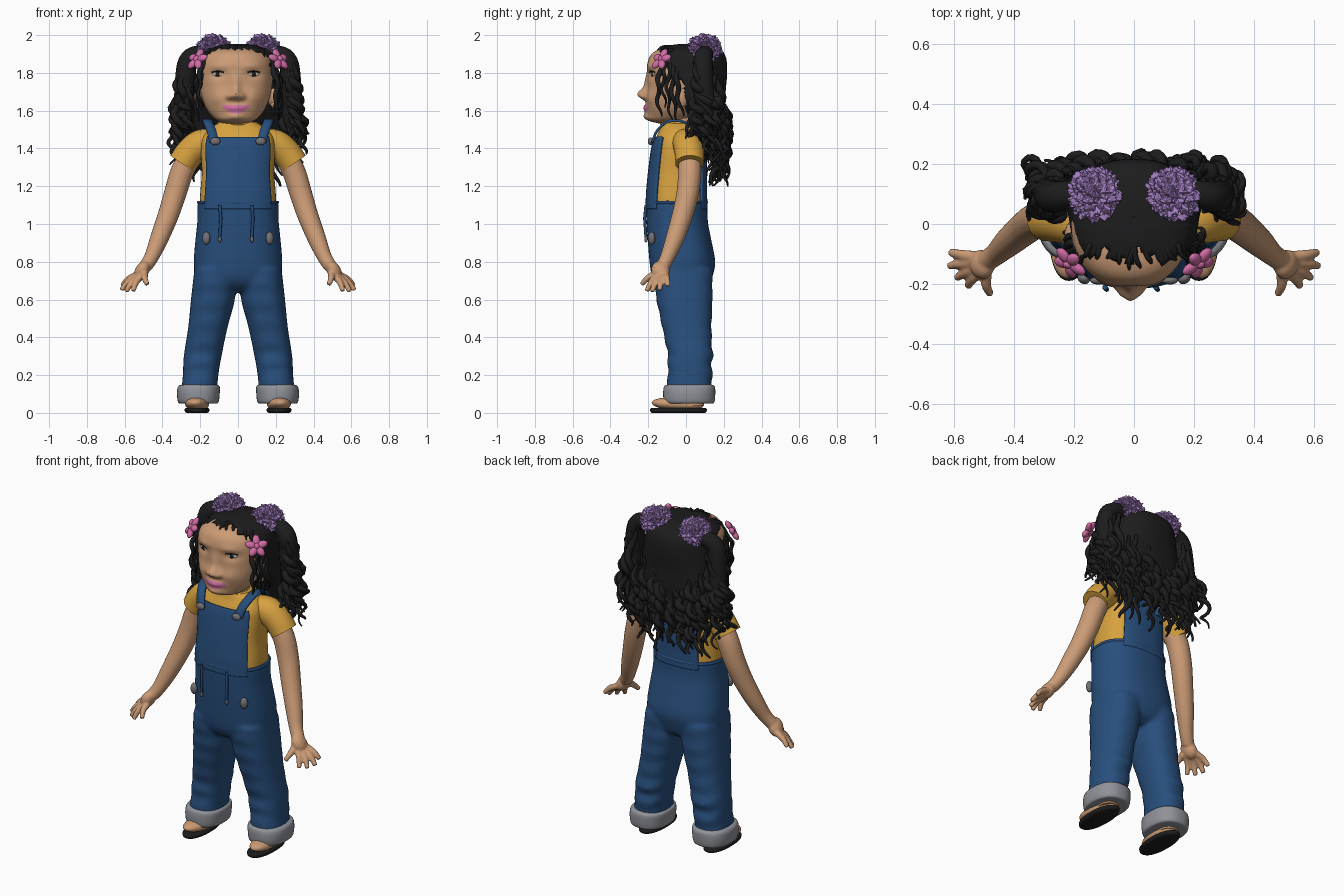
import bpy, bmesh, math, random
from mathutils import Vector, Matrix, Euler, noise

random.seed(4)
R = random.uniform
SIDES = ((-1, "right"), (1, "left"))
if "Cube" in bpy.data.objects:
    bpy.data.objects.remove(bpy.data.objects["Cube"])
PALETTE = {
    "skin": (0.6, 0.33, 0.18), "denim": (0.021, 0.078, 0.205), "shirt_yellow": (0.68, 0.36, 0.05),
    "hair_black": (0.012, 0.012, 0.012), "cuff_grey": (0.28, 0.29, 0.32), "metal_grey": (0.17, 0.17, 0.18),
    "purple": (0.38, 0.22, 0.56), "pink": (0.65, 0.15, 0.38), "lip_pink": (0.62, 0.16, 0.36), "eye_white": (0.6, 0.55, 0.5)}
MATS = {}
for key, rgb in PALETTE.items():
    m = MATS[key] = bpy.data.materials.new(key)
    m.use_nodes = True
    m.diffuse_color = (*rgb, 1)
    m.node_tree.nodes["Principled BSDF"].inputs["Base Color"].default_value = (*rgb, 1)

def add(name, mesh, *mats, angle=50):
    """Link a mesh as a smooth shaded object."""
    for k in mats:
        mesh.materials.append(MATS[k])
    mesh.shade_smooth()
    mesh.set_sharp_from_angle(angle=math.radians(angle))
    ob = bpy.data.objects.new(name, mesh)
    bpy.context.scene.collection.objects.link(ob)
    return ob

def from_bm(name, bm, *mats, angle=50):
    mesh = bpy.data.meshes.new(name)
    bm.to_mesh(mesh)
    bm.free()
    return add(name, mesh, *mats, angle=angle)

def solidify(ob, thickness, offset):
    mod = ob.modifiers.new("thickness", "SOLIDIFY")
    mod.thickness, mod.offset = thickness, offset

def fuse(name, parts, voxel, rounds, mat):
    """Merge overlapping parts into one soft skin."""
    bm = bmesh.new()
    for ob in parts:
        bm.from_mesh(ob.data)
        bpy.data.objects.remove(ob)
    for f in bm.faces:
        f.material_index = 0
    ob = from_bm(name, bm, mat)
    mod = ob.modifiers.new("merge", "REMESH")
    mod.mode, mod.voxel_size, mod.use_smooth_shade = "VOXEL", voxel, True
    ob.modifiers.new("soften", "SMOOTH").iterations = rounds

def spline(pts, steps):
    """Catmull-Rom through rows of numbers."""
    pts, out = [Vector(p) for p in pts], []
    for i in range(len(pts) - 1):
        a, b, c, d = pts[max(i - 1, 0)], pts[i], pts[i + 1], pts[min(i + 2, len(pts) - 1)]
        for t in (k / steps for k in range(steps)):
            out.append(b + (c - a) * (t / 2) + (a * 2 - b * 5 + c * 4 - d) * (t * t / 2) + (b * 3 - a - c * 3 + d) * (t ** 3 / 2))
    return out + [pts[-1]]

def loft(name, rings, *mats, cols=48, steps=5, power=0.85, keep=None, deform=None, paint=None):
    """Stack rings of (z, x, y, half width, half depth)."""
    bm, rows = bmesh.new(), []
    for z, cx, cy, rx, ry in spline(rings, steps):
        rows.append([])
        for a in (2 * math.pi * j / cols for j in range(cols)):
            c, s = math.cos(a), math.sin(a)
            co = Vector((cx + rx * math.copysign(abs(c) ** power, c), cy + ry * math.copysign(abs(s) ** power, s), z))
            rows[-1].append(bm.verts.new(deform(co, a) if deform else co))
    for lo, hi in zip(rows, rows[1:]):
        for j in range(cols):
            k = (j + 1) % cols
            quad = (lo[j], lo[k], hi[k], hi[j])
            mid = sum((v.co for v in quad), Vector()) / 4
            if keep is None or keep(mid, 2 * math.pi * (j + 0.5) / cols):
                bm.faces.new(quad).material_index = paint(mid) if paint else 0
    if keep is None:
        bm.faces.new(rows[0][::-1])
        bm.faces.new(rows[-1])
    bmesh.ops.delete(bm, geom=[v for v in bm.verts if not v.link_faces], context="VERTS")
    return from_bm(name, bm, *mats)

def tubes(name, paths, mat, sides=2):
    """Tapered round strands through rows of (x, y, z, radius)."""
    cu = bpy.data.curves.new(name, "CURVE")
    cu.dimensions, cu.bevel_depth, cu.bevel_resolution, cu.use_fill_caps = "3D", 1, sides, True
    for path in paths:
        sp = cu.splines.new("POLY")
        sp.points.add(len(path) - 1)
        for p, (x, y, z, r) in zip(sp.points, path):
            p.co, p.radius = (x, y, z, 1), r
    tmp = bpy.data.objects.new(name, cu)
    mesh = bpy.data.meshes.new_from_object(tmp)
    bpy.data.objects.remove(tmp)
    mesh.materials.clear()
    return add(name, mesh, mat, angle=80)

def blob(name, loc, size, mat, rot=(0, 0, 0), ruffle=0):
    bm = bmesh.new()
    bmesh.ops.create_icosphere(bm, subdivisions=5 if ruffle else 3, radius=1)
    for v in bm.verts:
        v.co *= 1 + ruffle * (noise.noise(v.co * 6) - abs(noise.noise(v.co * 11)))
    bm.transform(Matrix.LocRotScale(Vector(loc), Euler(rot), Vector(size)))
    return from_bm(name, bm, mat, angle=25 if ruffle else 60)

def ribbon(name, pts, half, mat):
    """Flat strap that keeps its width along x."""
    bm, w = bmesh.new(), Vector((half, 0, 0))
    rows = [(bm.verts.new(p - w), bm.verts.new(p + w)) for p in spline(pts, 5)]
    for a, b in zip(rows, rows[1:]):
        bm.faces.new((a[0], a[1], b[1], b[0]))
    solidify(from_bm(name, bm, mat), .014, 0)

# Head: lofted skull, features pushed out of the front as soft bumps (x, z, width, height, amount)
FX = -0.012
BUMPS = [(0, 1.685, .033, .03, .05), (0, 1.735, .022, .05, .018), (0, 1.615, .055, .02, .022), (0, 1.57, .05, .025, .025)]
for s in (-1, 1):
    BUMPS += [(s * .034, 1.675, .018, .016, .02), (s * .09, 1.67, .05, .045, .016),
              (s * .095, 1.79, .04, .022, -.014), (s * .085, 1.835, .06, .02, .008)]

def face_shape(co, a):
    fade = max(0, min(1, (-0.04 - co.y) / 0.08))
    co.y -= fade * sum(h * math.exp(-((co.x - FX - x) / w) ** 2 - ((co.z - z) / t) ** 2) for x, z, w, t, h in BUMPS)
    return co

def lip_rule(p):
    dx = (p.x - FX) / 0.074
    dz = (p.z - 1.606 - 0.022 * dx * dx) / (0.022 * max(0.05, 1 - dx * dx) ** 0.5)
    return int(p.y < -0.1 and dx * dx < 1 and dz * dz < 1)

head = loft("head", [(1.53, FX, -.06, .06, .07), (1.548, FX, -.09, .1, .1), (1.58, FX, -.075, .135, .125),
                     (1.63, FX, -.055, .165, .148), (1.7, FX, -.035, .187, .165), (1.8, FX, -.01, .198, .195),
                     (1.88, FX, 0, .185, .195), (1.925, FX, .01, .13, .15), (1.942, FX, .02, .02, .03)],
            "skin", "lip_pink", cols=128, steps=9, power=.88, deform=face_shape, paint=lip_rule)
loft("neck", [(1.44, 0, -.03, .09, .08), (1.5, 0, -.035, .085, .08), (1.58, 0, -.04, .08, .08)], "skin")
bpy.context.view_layer.update()

def on_face(x, z):
    return head.ray_cast(Vector((x, -1, z)), Vector((0, 1, 0)))[1]

for s, side in SIDES:
    p = on_face(FX + s * .095, 1.793)
    blob(side + "_eye_white", p, (.03, .006, .012), "eye_white", (0, 0, s * .3))
    blob(side + "_iris", p + Vector((-s * .004, -.004, 0)), (.017, .005, .013), "hair_black")
    lash = [on_face(FX + s * (.062 + .013 * i), 1.803 + .006 * math.sin(i * .63)) for i in range(6)]
    tubes(side + "_eyelashes", [[(*q, .0035) for q in lash]], "hair_black")
    blob(side + "_ear", (s * .195 + FX, -.02, 1.67), (.022, .038, .05), "skin", (.25, 0, s * .35))
    blob(side + "_ear_lobe", (s * .2 + FX, -.03, 1.635), (.014, .02, .022), "skin")

# Hair cap with the face opening left out
def hairline(p, a):
    jag = .02 * math.sin(p.x * 45) + .012 * math.sin(p.x * 110)
    return p.y > -.01 - .1 * max(0, min(1, (p.z - 1.74) / .1)) + jag * (p.z > 1.85)

cap = loft("hair_cap", [(1.36, 0, .13, .2, .04), (1.5, 0, .125, .24, .075), (1.6, 0, .1, .235, .11),
                        (1.7, 0, .06, .222, .15), (1.8, 0, .02, .213, .198), (1.88, 0, .012, .198, .2),
                        (1.925, 0, .015, .155, .165), (1.95, 0, .02, .07, .08), (1.953, 0, .02, .0005, .0005)],
           "hair_black", cols=72, keep=hairline)
solidify(cap, .012, -1)

def curl(a, b, bow, coil, thick, turns):
    """Coiled lock from a to b, bowed outward in the middle."""
    phase, pts = R(0, 6.3), []
    for t in (i / 33 for i in range(34)):
        c = Vector(a).lerp(Vector(b), t) + Vector(bow) * math.sin(math.pi * t)
        w, g = coil * min(1, t * 3), phase + turns * 2 * math.pi * t
        pts.append((c.x + w * math.cos(g), c.y + w * math.sin(g), c.z, thick * (1 - .75 * t ** 3) * min(1, .4 + 3 * t)))
    return pts

locks = []
for s, side in SIDES:
    # Ponytail: arch out of the tie, then loose curls
    arch = [(s * .15, .1, 1.89, .04), (s * .21, .1, 1.9, .045), (s * .265, .09, 1.86, .052),
            (s * .28, .095, 1.74, .055), (s * .28, .105, 1.6, .055), (s * .265, .12, 1.44, .03)]
    tubes(side + "_ponytail", [spline(arch, 5)], "hair_black", sides=4)
    for i in range(22):
        locks.append(curl((s * R(.23, .3), R(.04, .16), R(1.68, 1.87)), (s * R(.21, .35), R(-.02, .21), R(1.3, 1.5)),
                          (s * R(0, .03), R(-.02, .03), 0), R(.014, .03), R(.015, .024), R(1.5, 3.5)))
    # Strands beside the face and at the fringe
    for i in range(5):
        locks.append(curl((s * .17, -.11 + .02 * i, 1.89), (s * (.19 + .008 * i), -.135 + .03 * i, R(1.53, 1.64)),
                          (s * .025, -.025, 0), .008, R(.011, .017), 2.5))
    for i in range(5):
        locks.append(curl((s * .035 * i, -.06, 1.935 - .004 * i), (s * (.04 * i + .02), -.155 + .01 * i, 1.908 - .008 * i),
                          (0, -.01, .016), .004, .01, 1))
    # Ruffled hair ties and flower clips
    blob(side + "_hair_tie", (s * .13, .1, 1.928), (.09, .09, .078), "purple", ruffle=.26)
    hub = Vector((s * .21, -.125, 1.865))
    turn = Matrix.Rotation(s * .75, 3, "Z") @ Matrix.Rotation(-.55, 3, "X")
    for k in range(5):
        g = 2 * math.pi * k / 5 + .3
        blob(f"{side}_clip_petal_{k + 1}", hub + turn @ Vector((math.cos(g) * .033, -.01, math.sin(g) * .033)),
             (.032, .016, .021), "pink", (turn @ Matrix.Rotation(-g, 3, "Y")).to_euler())
    blob(side + "_clip_centre", hub + turn @ Vector((0, -.016, 0)), (.018, .014, .018), "pink")
# Long curls down the back
for i in range(40):
    x = -.25 + .5 * i / 39
    locks.append(curl((x * .85, R(.16, .2), R(1.55, 1.75)), (x * 1.05 + R(-.03, .03), R(.12, .21), R(1.2, 1.38)),
                      (0, R(0, .025), 0), R(.012, .027), R(.015, .024), R(1.5, 3.5)))
tubes("hair_curls", locks, "hair_black", sides=1)

# Shirt and bib
CHEST = [(1.08, 0, -.05, .203, .15), (1.16, 0, -.05, .2, .148), (1.27, 0, -.045, .192, .143), (1.38, 0, -.04, .196, .134),
         (1.45, 0, -.038, .19, .122), (1.5, 0, -.035, .155, .105), (1.535, 0, -.04, .105, .092)]
loft("shirt", CHEST, "shirt_yellow", cols=64, power=.8)
tubes("collar", [[(.102 * math.cos(k * .2), -.04 + .09 * math.sin(k * .2), 1.532, .009) for k in range(33)]], "shirt_yellow")

def bib_rule(p, a):
    front = math.sin(a) < 0
    return abs(math.cos(a)) < (.8 if front else .6) and p.z < (1.455 if front else 1.4)

solidify(loft("bib", CHEST, "denim", cols=96, steps=8, power=.8, keep=bib_rule), .014, 1)
loft("waist_seam", [(1.107, 0, -.05, .213, .162), (1.115, 0, -.05, .217, .166), (1.123, 0, -.05, .213, .162)], "denim", cols=64)

# Trousers: hips and legs fused, with cloth folds
def folds(co, a):
    amount = .003 + .008 * max(0, 1 - abs(co.z - .27) / .12)
    k = 1 + amount * 8 * math.sin(co.z * 60 + 2 * math.sin(a)) * (.4 + .6 * math.sin(a / 2))
    return Vector((co.x, co.y * k, co.z))

trousers = [loft("hips", [(.64, 0, -.012, .08, .09), (.67, 0, -.015, .17, .135), (.72, 0, -.02, .22, .16),
                          (.8, 0, -.019, .234, .174), (.92, 0, -.035, .225, .168), (1.02, 0, -.047, .215, .162),
                          (1.12, 0, -.05, .214, .163), (1.125, 0, -.05, .205, .155)], "denim", cols=64)]
for s, side in SIDES:
    trousers.append(loft("leg", [(.09, s * .208, .015, .095, .118), (.2, s * .198, .02, .094, .118), (.3, s * .187, .022, .1, .118),
                                 (.45, s * .16, .005, .104, .13), (.6, s * .133, -.008, .116, .148), (.76, s * .117, -.02, .114, .16)],
                         "denim", deform=folds, steps=7))
    # Cuffs, feet and shoes
    loft(side + "_cuff", [(.05, s * .21, .017, .085, .11), (.055, s * .21, .017, .106, .132), (.1, s * .21, .017, .113, .138),
                          (.14, s * .207, .018, .11, .134), (.15, s * .205, .018, .09, .115)], "cuff_grey", steps=4)
    loft(side + "_ankle", [(.04, s * .215, .03, .055, .065), (.12, s * .21, .025, .055, .065)], "skin")
    blob(side + "_foot", (s * .217, -.045, .046), (.063, .138, .036), "skin", (-.06, 0, s * .08))
    loft(side + "_shoe_sole", [(0, s * .217, -.04, .055, .14), (.006, s * .217, -.04, .064, .148), (.02, s * .217, -.04, .066, .15),
                               (.026, s * .217, -.04, .06, .142)], "hair_black", steps=2, power=.9)
    # Straps, buckles, drawstrings and hip buttons
    ribbon(side + "_strap", [(s * .125, -.178, 1.43), (s * .14, -.155, 1.49), (s * .16, -.1, 1.54), (s * .16, -.03, 1.545),
                             (s * .14, .06, 1.5), (s * .1, .11, 1.4), (s * .08, .11, 1.34)], .025, "denim")
    blob(side + "_strap_button", (s * .12, -.188, 1.438), (.027, .014, .021), "metal_grey")
    blob(side + "_hip_button", (s * .168, -.182, .925), (.022, .018, .034), "metal_grey", (0, 0, s * .5))
    x = -.012 + s * .085
    tubes(side + "_drawstring", [[(x, -.212, 1.1, .008), (x + .006, -.219, 1.03, .008), (x, -.212, .93, .008)]], "denim")
    blob(side + "_drawstring_tip", (x, -.212, .92), (.009, .009, .018), "metal_grey")
    # Sleeves, then arm, palm and fingers fused
    tubes(side + "_sleeve", [spline([(s * .13, -.01, 1.435, .07), (s * .2, .01, 1.42, .08), (s * .255, .018, 1.375, .079),
                                     (s * .295, .02, 1.32, .077)], 5)], "shirt_yellow", sides=6)
    arm = tubes("arm", [spline([(s * .22, .015, 1.4, .06), (s * .29, .02, 1.29, .062), (s * .33, .01, 1.17, .06),
                                (s * .368, -.018, 1.05, .056), (s * .418, -.06, .92, .049), (s * .458, -.098, .825, .039),
                                (s * .49, -.122, .775, .036)], 5)], "skin", sides=6)
    palm = blob("palm", (s * .508, -.135, .752), (.037, .048, .057), "skin", (.35, s * -.5, 0))
    hand = []
    for i, tip in enumerate([(.614, -.095, .672), (.617, -.14, .65), (.592, -.18, .642), (.555, -.208, .645), (.48, -.235, .68)]):
        base, tip = Vector((.525 - .008 * i, -.11 - .014 * i, .735)), Vector(tip)
        mid = base.lerp(tip, .55) + Vector((.008, 0, .008))
        hand.append(spline([(s * q.x, q.y, q.z, r) for q, r in ((base, .02), (mid, .017), (tip, .013))], 4))
    fuse(side + "_arm", [arm, palm, tubes("fingers", hand, "skin", sides=3)], .006, 4, "skin")
fuse("trousers", trousers, .012, 6, "denim")
